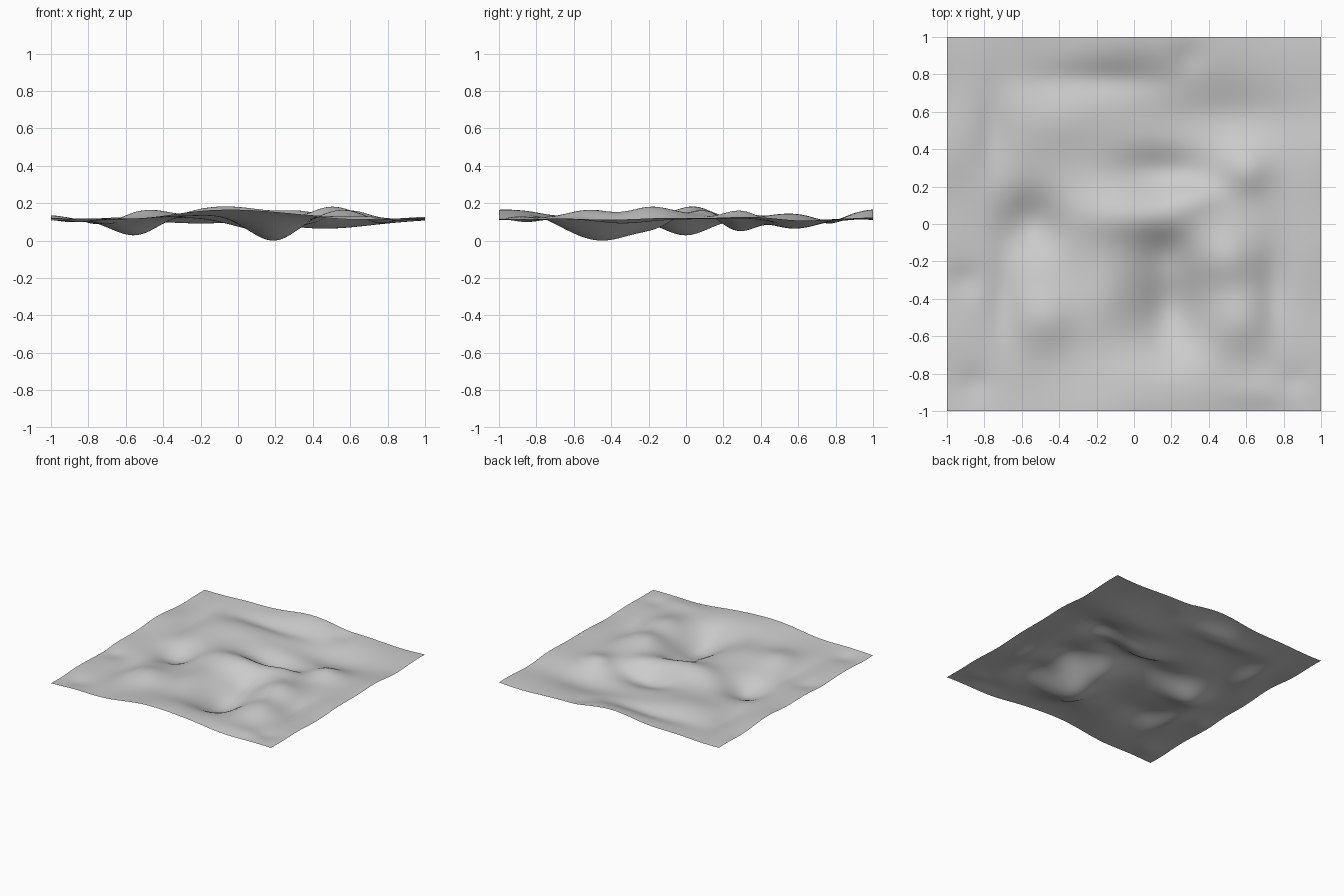
import bpy
import math

cube = bpy.data.objects.get("Cube")
if cube:
    bpy.data.objects.remove(cube, do_unlink=True)

BASE = 0.11      # resting level of the ground
CELLS = 110      # grid resolution

# Heights of the rises and depths of the dips
FAINT, SLIGHT, STRONG, TALL, DEEP, DEEPEST = 0.015, 0.03, 0.05, 0.067, 0.09, 0.115

# Half widths of the rises and dips
THIN, NARROW, MEDIUM, BROAD, WIDE = 0.09, 0.13, 0.17, 0.25, 0.36

# Rounded rises: x, y, height, half width in x, half width in y
hills = {
    "front rim": (0, -1, STRONG, WIDE, BROAD),
    "front lip": (0.1, -0.8, FAINT, WIDE, NARROW),
    "front right lip": (0.7, -0.9, FAINT, BROAD, THIN),
    "back rim": (0, 1, STRONG, WIDE, MEDIUM),
    "central crest": (0.08, 0.04, STRONG, WIDE, NARROW),
    "crest hook": (0.32, 0.14, SLIGHT, NARROW, THIN),
    "central rise": (-0.15, 0.05, SLIGHT, BROAD, BROAD),
    "pit side ridge": (-0.17, -0.4, SLIGHT, NARROW, BROAD),
    "front left lobe": (-0.47, -0.5, STRONG, MEDIUM, MEDIUM),
    "front right lobe": (0.56, -0.52, STRONG, MEDIUM, MEDIUM),
    "highest lobe": (0.5, -0.18, TALL, MEDIUM, MEDIUM),
    "back right lobe": (0.6, 0.29, STRONG, NARROW, NARROW),
    "back left rise": (-0.4, 0.55, SLIGHT, BROAD, MEDIUM),
    "left rim": (-1, 0.35, FAINT, NARROW, BROAD),
    "right rim": (1, 0.2, FAINT, NARROW, WIDE),
}

# Rounded dips: x, y, depth, half width in x, half width in y
hollows = {
    "deepest pit": (0.19, -0.45, DEEPEST, MEDIUM, BROAD),
    "pit shoulder": (0.17, -0.15, SLIGHT, NARROW, NARROW),
    "dip behind crest": (0.14, 0.28, TALL, BROAD, NARROW),
    "left pit": (-0.55, 0, DEEP, MEDIUM, MEDIUM),
    "back basin": (0.47, 0.58, STRONG, WIDE, MEDIUM),
    "back groove": (-0.2, 0.77, SLIGHT, WIDE, THIN),
    "back left groove": (-0.75, 0.5, SLIGHT, THIN, BROAD),
    "front left groove": (-0.7, -0.4, SLIGHT, THIN, BROAD),
    "right groove": (0.75, -0.35, SLIGHT, THIN, BROAD),
    "left rim dip": (-0.9, -0.3, FAINT, THIN, THIN),
    "front right corner dip": (0.85, -0.85, FAINT, THIN, THIN),
    "front left corner dip": (-0.85, -0.85, FAINT, THIN, THIN),
    "back rim dip": (0.3, 0.9, FAINT, THIN, THIN),
}


def bell(x, y, shape):
    """Smooth bump that fades away from its centre."""
    centre_x, centre_y, size, width, depth = shape
    falloff = ((x - centre_x) / width) ** 2 + ((y - centre_y) / depth) ** 2
    return size * math.exp(-falloff)


def ground_height(x, y):
    level = BASE
    level += sum(bell(x, y, hill) for hill in hills.values())
    level -= sum(bell(x, y, hollow) for hollow in hollows.values())
    # Faint ripples that only show near the border
    border = max(abs(x), abs(y)) ** 6
    ripple = math.sin(11 * x + 2 * y) + math.sin(12 * y - 3 * x)
    return level + 0.004 * border * ripple


# Ground sheet: an open grid shaped by the hills and hollows
bpy.ops.mesh.primitive_grid_add(x_subdivisions=CELLS, y_subdivisions=CELLS, size=2)
terrain = bpy.context.object
terrain.name = "terrain_sheet"
mesh = terrain.data
for vertex in mesh.vertices:
    vertex.co.z = ground_height(vertex.co.x, vertex.co.y)

# Rest the lowest pit on the floor
lowest = min(vertex.co.z for vertex in mesh.vertices)
for vertex in mesh.vertices:
    vertex.co.z -= lowest
bpy.ops.object.shade_smooth()

# Plain mid grey surface
grey = bpy.data.materials.new("plain_grey")
grey.use_nodes = True
colour = (0.6, 0.6, 0.6, 1)
grey.diffuse_color = colour
for node in grey.node_tree.nodes:
    if node.type == "BSDF_PRINCIPLED":
        node.inputs["Base Color"].default_value = colour
mesh.materials.append(grey)
